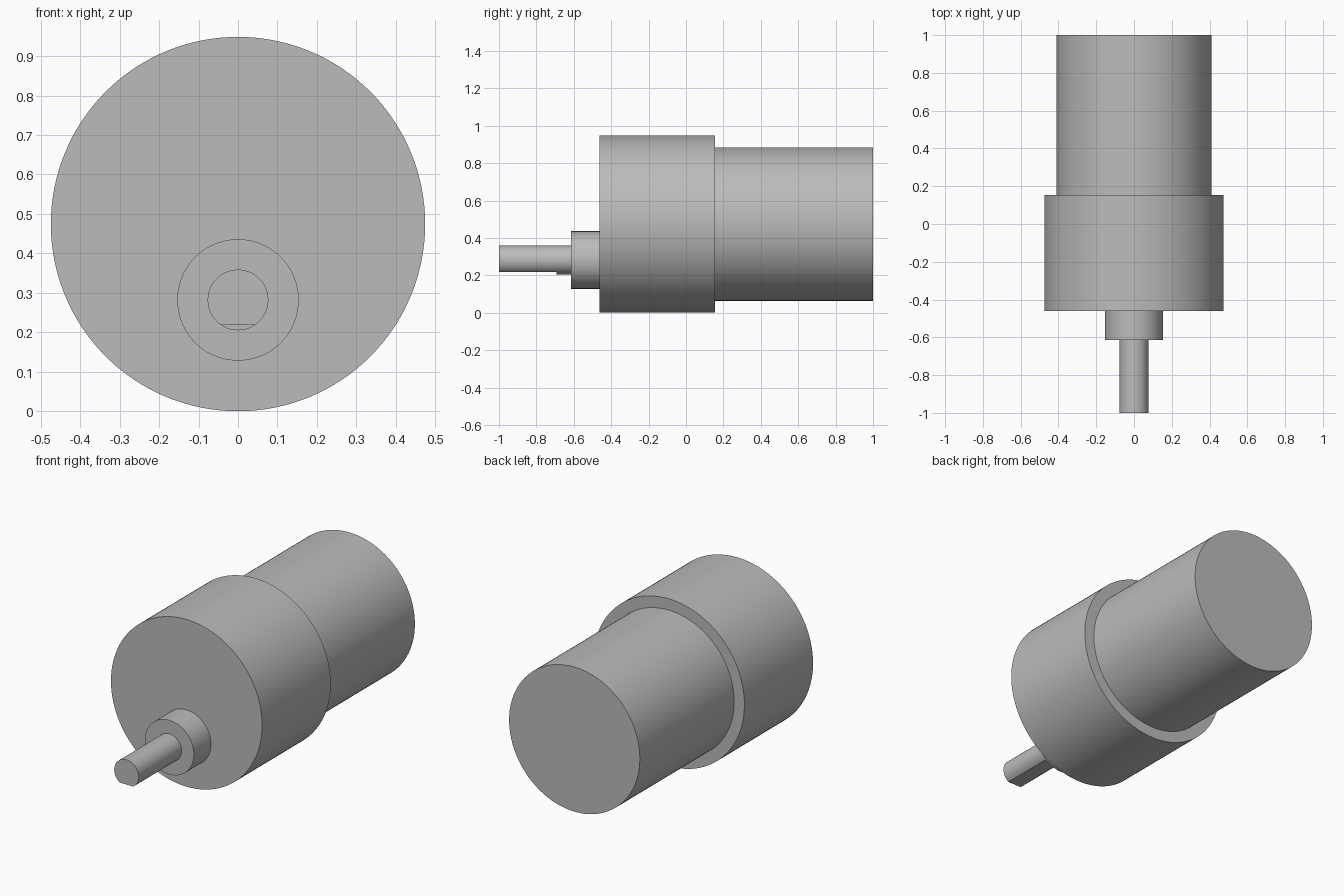
import bpy, bmesh, math

cube = bpy.data.objects.get("Cube")
if cube:
    bpy.data.objects.remove(cube, do_unlink=True)

MM = 2 / 78                # the gearmotor is 78 mm long
AXIS_Z = 18.5              # height of the body axis in mm
SHAFT_Z = AXIS_Z - 7.5     # the output shaft sits below it

metal = bpy.data.materials.new("grey metal")
metal.use_nodes = True
grey = (0.5, 0.5, 0.5, 1)
metal.diffuse_color = grey
metal.node_tree.nodes["Principled BSDF"].inputs["Base Color"].default_value = grey


def rod(name, radius, z, start, length, flat=None, sides=96):
    """Round bar along y in mm; flat is the distance from axis to a flat underside."""
    cut = math.acos(flat / radius) if flat else 0
    first, sweep = -math.pi / 2 + cut, 2 * (math.pi - cut)
    count = sides + 1 if flat else sides
    bm = bmesh.new()
    ring = []
    for i in range(count):
        a = first + sweep * i / sides
        ring.append(bm.verts.new((radius * math.cos(a) * MM, (start - 39) * MM,
                                  (z + radius * math.sin(a)) * MM)))
    cap = bm.faces.new(ring)
    new = bmesh.ops.extrude_face_region(bm, geom=[cap], use_keep_orig=True)["geom"]
    verts = [v for v in new if isinstance(v, bmesh.types.BMVert)]
    bmesh.ops.translate(bm, verts=verts, vec=(0, length * MM, 0))
    bmesh.ops.recalc_face_normals(bm, faces=bm.faces)
    mesh = bpy.data.meshes.new(name)
    bm.to_mesh(mesh)
    bm.free()
    mesh.materials.append(metal)
    obj = bpy.data.objects.new(name, mesh)
    bpy.context.collection.objects.link(obj)
    bpy.ops.object.select_all(action='DESELECT')
    obj.select_set(True)
    bpy.context.view_layer.objects.active = obj
    bpy.ops.object.shade_smooth_by_angle(angle=math.radians(30))
    return obj


# Output shaft: flattened tip, then a short round root
rod("shaft_tip", 3, SHAFT_Z, 0, 12, flat=2.5, sides=64)
rod("shaft_root", 3, SHAFT_Z, 12, 3, sides=64)
# Boss, gearbox and motor can
rod("shaft_boss", 6, SHAFT_Z, 15, 6)
rod("gearbox", 18.5, AXIS_Z, 21, 24, sides=128)
rod("motor_can", 16, AXIS_Z, 45, 33, sides=128)
